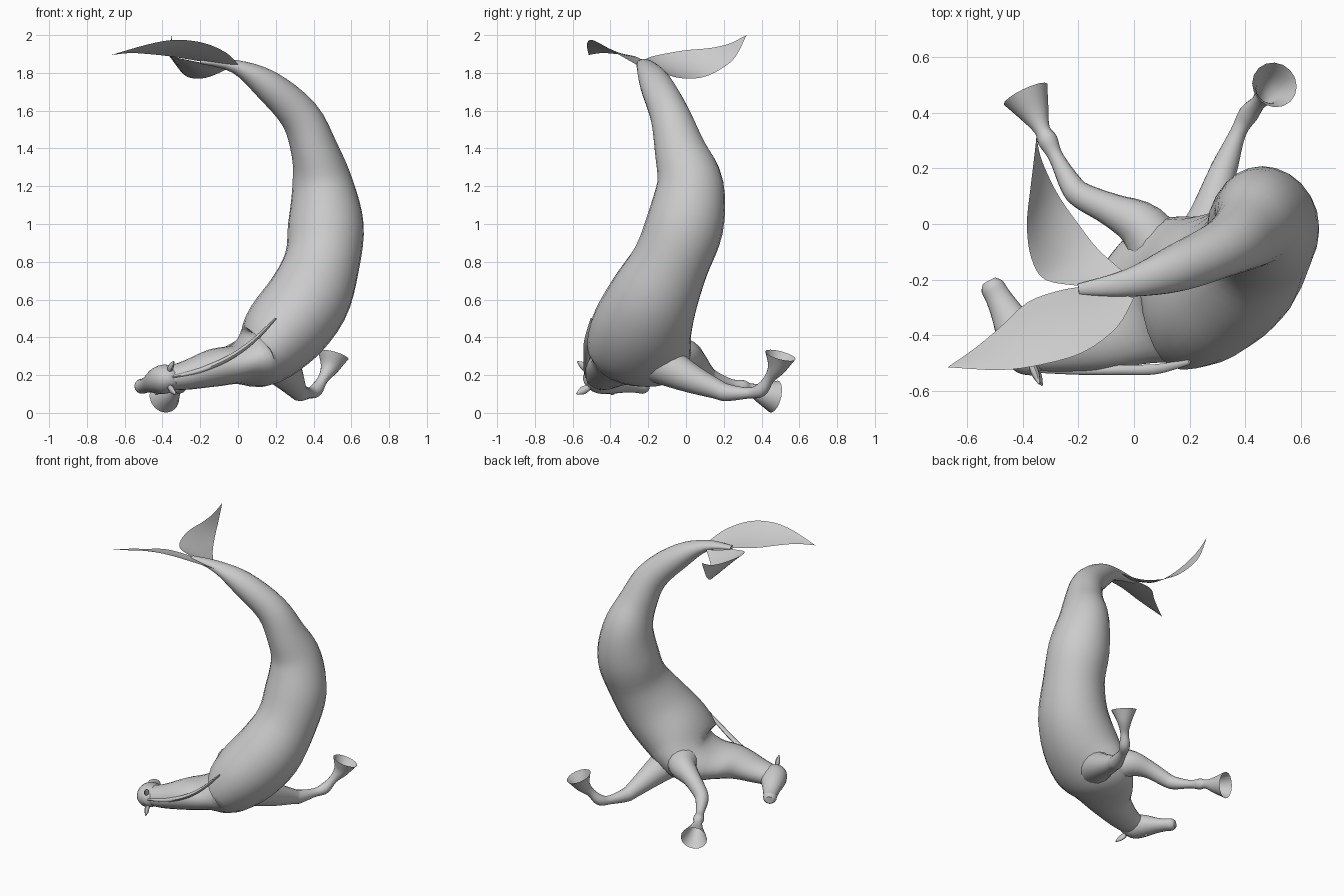
import bpy, bmesh, math
from mathutils import Vector

if "Cube" in bpy.data.objects:
    bpy.data.objects.remove(bpy.data.objects["Cube"])

X, Y, Z = Vector((1, 0, 0)), Vector((0, 1, 0)), Vector((0, 0, 1))


def spline(keys, steps):
    """Smoothly interpolate tuples of any length."""
    n, out = len(keys), []
    for i in range(n - 1):
        p = [keys[max(0, min(n - 1, i + k))] for k in (-1, 0, 1, 2)]
        for s in range(steps):
            t = s / steps
            out.append([0.5 * (2 * b + (c - a) * t + (2*a - 5*b + 4*c - d) * t*t
                        + (3*b - a - 3*c + d) * t**3) for a, b, c, d in zip(*p)])
    out.append(list(keys[-1]))
    return out


def finish(name, bm, angle=50):
    bmesh.ops.recalc_face_normals(bm, faces=bm.faces)
    me = bpy.data.meshes.new(name)
    bm.to_mesh(me)
    bm.free()
    ob = bpy.data.objects.new(name, me)
    bpy.context.collection.objects.link(ob)
    bpy.ops.object.select_all(action='DESELECT')
    ob.select_set(True)
    bpy.context.view_layer.objects.active = ob
    bpy.ops.object.shade_smooth_by_angle(angle=math.radians(angle))
    return ob


def loft(name, keys, ref, sides=20, steps=4, cap_end=True):
    """Ellipse loft; keys are (x, y, z, across, along_ref)."""
    pts = spline(keys, steps)
    cs = [Vector(p[:3]) for p in pts]
    bm = bmesh.new()
    rings = []
    for i, p in enumerate(pts):
        t = (cs[min(i + 1, len(cs) - 1)] - cs[max(i - 1, 0)]).normalized()
        v = (ref - t * ref.dot(t)).normalized()
        u = t.cross(v)
        rings.append([bm.verts.new(cs[i] + u * p[3] * math.cos(a) + v * p[4] * math.sin(a))
                      for a in (2 * math.pi * k / sides for k in range(sides))])
    for r, q in zip(rings, rings[1:]):
        for k in range(sides):
            bm.faces.new((r[k], r[(k + 1) % sides], q[(k + 1) % sides], q[k]))
    bm.faces.new(rings[0])
    if cap_end:
        bm.faces.new(rings[-1])
    return finish(name, bm)


def fin(name, rows, sag):
    """Thin leaf between two edges; rows are (x, y, z, x, y, z)."""
    bm = bmesh.new()
    grid, n = [], 6
    for p in spline(rows, 4):
        a, b = Vector(p[:3]), Vector(p[3:])
        grid.append([bm.verts.new(a.lerp(b, k / n) + Z * sag * (b - a).length
                     * math.sin(math.pi * k / n)) for k in range(n + 1)])
    for r, q in zip(grid, grid[1:]):
        for k in range(n):
            bm.faces.new((r[k], r[k + 1], q[k + 1], q[k]))
    bmesh.ops.remove_doubles(bm, verts=bm.verts, dist=0.0005)
    return finish(name, bm)


# Body from tail root down to the chest and along the neck
loft("body", [
    (-.20, -.235, 1.86, .012, .02), (-.02, -.212, 1.835, .035, .05),
    (.15, -.16, 1.74, .08, .085), (.325, -.085, 1.575, .105, .105),
    (.405, -.03, 1.39, .125, .137), (.447, .02, 1.21, .162, .178),
    (.465, -.005, 1.0, .2, .205), (.445, -.08, .8, .2, .205),
    (.37, -.175, .6, .222, .24), (.24, -.24, .43, .218, .27),
    (.12, -.255, .3, .17, .27), (0, -.315, .26, .107, .21),
    (-.13, -.39, .238, .1, .145), (-.27, -.43, .2, .078, .105),
    (-.39, -.45, .18, .06, .08)], Y, sides=24)

# Head turned towards the belly side
loft("head", [
    (-.34, -.53, .185, .03, .03), (-.355, -.505, .184, .062, .055),
    (-.385, -.46, .18, .082, .077), (-.42, -.39, .17, .078, .07),
    (-.46, -.315, .155, .057, .048), (-.49, -.26, .145, .046, .039),
    (-.51, -.225, .14, .043, .039), (-.521, -.205, .138, .026, .026)], Z, steps=3)

# Ears and eyes
for side, base, tip, eye in (
        ("upper", (-.365, -.51, .225), (-.34, -.575, .272), (-.425, -.40, .228)),
        ("lower", (-.36, -.515, .135), (-.33, -.58, .10), (-.43, -.39, .108))):
    b, t = Vector(base), Vector(tip)
    m = b.lerp(t, .5)
    loft(side + "_ear", [(*b, .016, .014), (*m, .021, .014), (*t, .003, .003)],
         X, sides=8, steps=3)
    bpy.ops.mesh.primitive_uv_sphere_add(segments=12, ring_count=8, radius=.014, location=eye)
    bpy.context.object.name = side + "_eye"
    bpy.ops.object.shade_smooth()

# Low mane ridge along the back of the neck
loft("mane", [(.2, -.495, .5, .005, .01), (.08, -.522, .38, .012, .018),
              (-.05, -.525, .29, .014, .018), (-.2, -.527, .225, .014, .015),
              (-.35, -.525, .19, .008, .01)], Y, sides=8)


# Forelegs ending in open flared hooves
def leg(name, keys, ref):
    loft(name, [(x, y, z, r, r) for x, y, z, r in keys], ref, sides=16, cap_end=False)


leg("left_foreleg", [
    (.10, -.12, .30, .12), (.03, -.01, .305, .09), (-.08, .05, .275, .06),
    (-.185, .1, .215, .048), (-.225, .14, .185, .042), (-.28, .24, .152, .027),
    (-.31, .3, .138, .036), (-.33, .338, .128, .029), (-.358, .4, .104, .055),
    (-.39, .467, .086, .087)], Z)
leg("right_foreleg", [
    (.2, -.16, .28, .12), (.265, 0, .195, .083), (.31, .16, .127, .053),
    (.33, .215, .108, .046), (.375, .33, .105, .029), (.412, .395, .12, .036),
    (.45, .44, .18, .028), (.485, .48, .24, .05), (.505, .5, .305, .083)], X)

# Two leaf-shaped tail fins
fin("front_tail_fin", [
    (0, -.265, 1.845, -.15, -.225, 1.852), (-.06, -.37, 1.905, -.25, -.235, 1.87),
    (-.18, -.46, 1.958, -.38, -.28, 1.89), (-.33, -.505, 1.975, -.48, -.37, 1.90),
    (-.48, -.525, 1.95, -.57, -.445, 1.905), (-.67, -.515, 1.895, -.67, -.515, 1.895)], -.04)
fin("rear_tail_fin", [
    (-.04, -.17, 1.83, -.2, -.222, 1.855), (-.13, -.09, 1.787, -.32, -.2, 1.88),
    (-.2, 0, 1.77, -.37, -.12, 1.90), (-.27, .1, 1.78, -.385, 0, 1.92),
    (-.32, .2, 1.83, -.372, .13, 1.932), (-.342, .265, 1.89, -.36, .23, 1.955),
    (-.35, .32, 2.0, -.35, .32, 2.0)], -.04)
